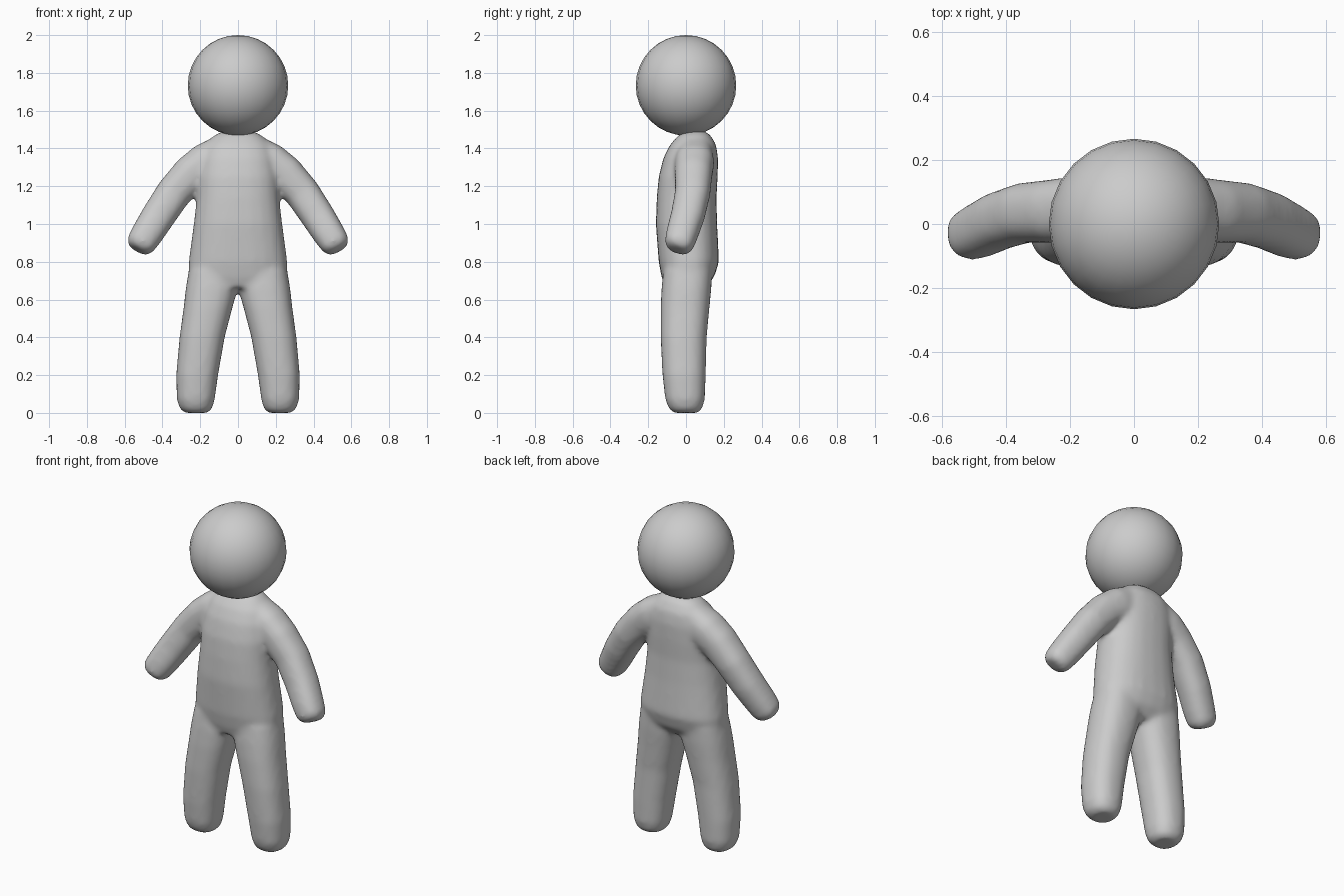
import bpy, bmesh, math
from mathutils import Vector

cube = bpy.data.objects.get("Cube")
if cube:
    bpy.data.objects.remove(cube, do_unlink=True)

grey = bpy.data.materials.new("plain_grey")
grey.use_nodes = True
colour = (0.6, 0.6, 0.6, 1)
grey.diffuse_color = colour
grey.node_tree.nodes["Principled BSDF"].inputs["Base Color"].default_value = colour

SIDES = 24


def rounded(a):
    """Point on a slightly squared circle."""
    c, s = math.cos(a), math.sin(a)
    return math.copysign(abs(c) ** 0.85, c), math.copysign(abs(s) ** 0.85, s)


def loft(bm, rings):
    """Skin rings given as (centre, side vector, depth vector), with capped ends."""
    loops = []
    for centre, side, depth in rings:
        points = [rounded(math.tau * i / SIDES) for i in range(SIDES)]
        loops.append([bm.verts.new(centre + side * u + depth * v) for u, v in points])
    for low, high in zip(loops, loops[1:]):
        for i in range(SIDES):
            j = (i + 1) % SIDES
            bm.faces.new((low[i], low[j], high[j], high[i]))
    bm.faces.new(loops[0][::-1])
    bm.faces.new(loops[-1])


def upright(z, x0, x1, y0, y1):
    """Level ring filling the given extents."""
    return (Vector(((x0 + x1) / 2, (y0 + y1) / 2, z)),
            Vector(((x1 - x0) / 2, 0, 0)), Vector((0, (y1 - y0) / 2, 0)))


bm = bmesh.new()

# Torso: height, half width, front y, back y
torso = [(0.66, 0.23, -0.11, 0.10), (0.72, 0.26, -0.13, 0.15),
         (0.80, 0.262, -0.145, 0.175), (1.00, 0.235, -0.16, 0.165),
         (1.14, 0.218, -0.155, 0.162), (1.25, 0.215, -0.145, 0.168),
         (1.35, 0.20, -0.12, 0.17), (1.42, 0.175, -0.085, 0.16),
         (1.47, 0.125, -0.04, 0.13), (1.492, 0.08, 0.0, 0.10)]
loft(bm, [upright(z, -w, w, y0, y1) for z, w, y0, y1 in torso])

# Legs: height, inner x, outer x, front y, back y
leg = [(0.0, 0.16, 0.28, -0.065, 0.065), (0.02, 0.137, 0.308, -0.09, 0.085),
       (0.07, 0.123, 0.324, -0.11, 0.10), (0.20, 0.105, 0.328, -0.125, 0.105),
       (0.40, 0.07, 0.31, -0.135, 0.11), (0.56, 0.028, 0.288, -0.135, 0.125),
       (0.66, 0.0, 0.277, -0.13, 0.135), (0.76, 0.0, 0.26, -0.12, 0.14)]
# Arms: centre x, y, z, then radius
arm = [(0.08, 0.05, 1.385, 0.09), (0.17, 0.045, 1.325, 0.105),
       (0.25, 0.04, 1.265, 0.10), (0.34, 0.035, 1.165, 0.094),
       (0.42, 0.01, 1.045, 0.09), (0.48, -0.02, 0.95, 0.085),
       (0.515, -0.036, 0.895, 0.079), (0.527, -0.042, 0.873, 0.066),
       (0.533, -0.046, 0.862, 0.045)]
centres = [Vector(p[:3]) for p in arm]
arm_rings = []
for i, point in enumerate(arm):
    along = centres[min(i + 1, len(arm) - 1)] - centres[max(i - 1, 0)]
    side = along.cross(Vector((0, 1, 0))).normalized()
    depth = side.cross(along).normalized()
    arm_rings.append((centres[i], side * point[3], depth * point[3]))
leg_rings = [upright(*row) for row in leg]
for sign in (1, -1):
    flip = Vector((sign, 1, 1))
    for rings in (leg_rings, arm_rings):
        loft(bm, [tuple(v * flip for v in ring) for ring in rings])
bmesh.ops.recalc_face_normals(bm, faces=bm.faces)

mesh = bpy.data.meshes.new("body")
bm.to_mesh(mesh)
bm.free()
body = bpy.data.objects.new("body", mesh)
bpy.context.collection.objects.link(body)
mesh.materials.append(grey)

# Fuse the limbs and torso into one soft skin
fuse = body.modifiers.new("fuse", "REMESH")
fuse.mode = "VOXEL"
fuse.voxel_size = 0.014
fuse.use_smooth_shade = True
soften = body.modifiers.new("soften", "SMOOTH")
soften.factor = 0.5
soften.iterations = 12

# Head
bpy.ops.mesh.primitive_uv_sphere_add(segments=24, ring_count=16, radius=0.266,
                                     location=(0, 0, 1.734))
head = bpy.context.object
head.name = "head"
head.data.materials.append(grey)
bpy.ops.object.shade_smooth()
